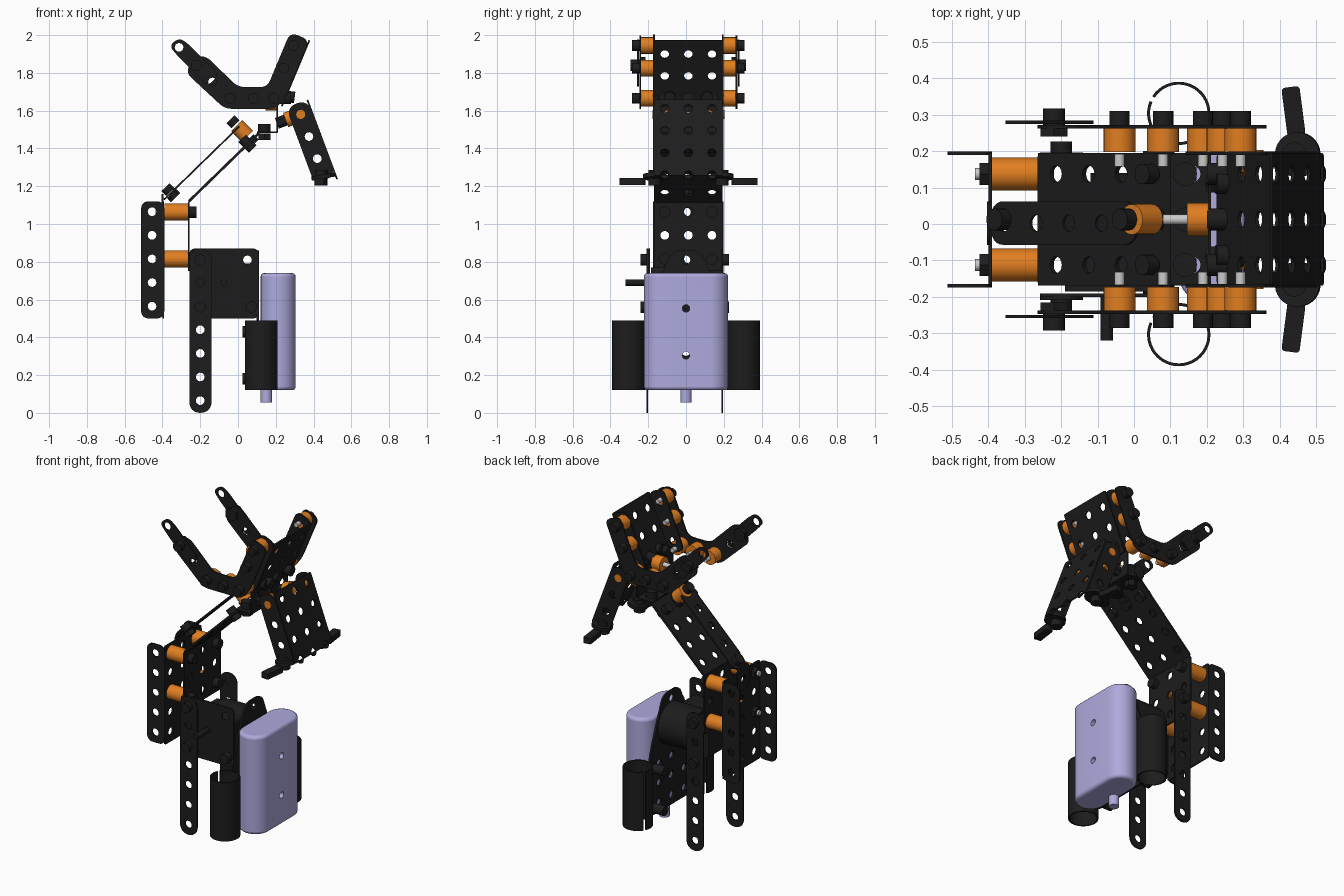
import bpy, bmesh, math
from mathutils import Vector as V, Matrix

if "Cube" in bpy.data.objects:
    bpy.data.objects.remove(bpy.data.objects["Cube"])

YC = 0.0125            # centre plane of the arm
T = 0.009              # sheet thickness
PITCH = 0.125          # hole spacing


def material(name, c):
    m = bpy.data.materials.new(name)
    m.diffuse_color = (*c, 1)
    m.use_nodes = True
    m.node_tree.nodes["Principled BSDF"].inputs["Base Color"].default_value = m.diffuse_color
    return m


BLACK = material("black", (0.012, 0.012, 0.012))
ORANGE = material("orange", (0.75, 0.21, 0.015))
LILAC = material("lilac", (0.42, 0.40, 0.72))
STEEL = material("steel", (0.6, 0.6, 0.6))


def add(name, mesh, mat):
    ob = bpy.data.objects.new(name, mesh)
    bpy.context.collection.objects.link(ob)
    if mat:
        mesh.materials.append(mat)
    return ob


def rounded(pts, r):
    out = []
    for i, p in enumerate(pts):
        p, a, b = V(p), V(pts[i - 1]), V(pts[(i + 1) % len(pts)])
        da, db = a - p, b - p
        k = min(r, da.length * 0.499, db.length * 0.499)
        a, b = p + da.normalized() * k, p + db.normalized() * k
        for j in range(7):
            t = j / 6
            w = 0.83 * 2 * t * (1 - t)      # near-circular corner
            s = (1 - t) ** 2 + w + t * t
            out.append((a * (1 - t) ** 2 + p * w + b * t * t) / s)
    return out


def rect(x0, x1, y0, y1, r=0.012):
    return rounded([(x0, y0), (x1, y0), (x1, y1), (x0, y1)], r)


def grid(us, vs):
    return [(u, v) for u in us for v in vs]


def plate(name, outline, holes, origin, u, v, t=T, mat=BLACK, r=0.023):
    """Perforated sheet in the plane through origin spanned by u and v."""
    cu = bpy.data.curves.new(name, 'CURVE')
    cu.dimensions, cu.fill_mode, cu.extrude = '2D', 'BOTH', t / 2
    loops = [outline] + [[(h[0] + r * math.cos(a * math.pi / 8), h[1] + r * math.sin(a * math.pi / 8))
                          for a in range(16)] for h in holes]
    for loop in loops:
        sp = cu.splines.new('POLY')
        sp.points.add(len(loop) - 1)
        for q, p in zip(sp.points, loop):
            q.co = (p[0], p[1], 0, 1)
        sp.use_cyclic_u = True
    tmp = bpy.data.objects.new(name + "_tmp", cu)
    bpy.context.collection.objects.link(tmp)
    me = bpy.data.meshes.new_from_object(tmp.evaluated_get(bpy.context.evaluated_depsgraph_get()))
    bpy.data.objects.remove(tmp)
    u, v = V(u).normalized(), V(v).normalized()
    m = Matrix((u, v, u.cross(v))).transposed().to_4x4()
    m.translation = V(origin)
    me.transform(m)
    return add(name, me, mat)


def rod(name, p0, p1, r, mat=BLACK, n=20):
    p0, p1 = V(p0), V(p1)
    bm = bmesh.new()
    bmesh.ops.create_cone(bm, cap_ends=True, segments=n, radius1=r, radius2=r, depth=(p1 - p0).length)
    m = (p1 - p0).to_track_quat('Z', 'Y').to_matrix().to_4x4()
    m.translation = (p0 + p1) / 2
    bm.transform(m)
    me = bpy.data.meshes.new(name)
    bm.to_mesh(me)
    return add(name, me, mat)


def prism(name, pts, z0, z1, mat):
    bm = bmesh.new()
    f = bm.faces.new([bm.verts.new((p[0], p[1], z0)) for p in pts])
    g = bmesh.ops.extrude_face_region(bm, geom=[f])
    bmesh.ops.translate(bm, verts=[e for e in g["geom"] if isinstance(e, bmesh.types.BMVert)], vec=(0, 0, z1 - z0))
    bmesh.ops.recalc_face_normals(bm, faces=bm.faces)
    me = bpy.data.meshes.new(name)
    bm.to_mesh(me)
    return add(name, me, mat)


X, Y, Z = (1, 0, 0), (0, 1, 0), (0, 0, 1)
HW = 0.182                                   # half width of channels
COLS = (-PITCH, 0, PITCH)
rows = [0.565 + PITCH * i for i in range(5)]

# rear channel
plate("rear_channel_web", rect(-HW, HW, 0.5, 1.12), grid(COLS, rows), (-0.395, YC, 0), Y, Z)
for s in (-1, 1):
    plate("rear_channel_flange", rounded([(-0.39, 0.5), (-0.39, 1.12), (-0.513, 1.12), (-0.513, 0.5)], 0.04),
          [(-0.455, z) for z in rows], (0, YC + s * HW, 0), X, Z)
    for z in (0.815, 1.063):                 # spacers joining channel and arm
        y = YC + s * PITCH
        rod("rear_spacer", (-0.39, y, z), (-0.262, y, z), 0.045, ORANGE)
        rod("rear_screw", (-0.437, y, z), (-0.4, y, z), 0.016, STEEL)
        rod("rear_nut", (-0.425, y, z), (-0.4, y, z), 0.035, n=6)
        rod("rear_screw_head", (-0.256, y, z), (-0.22, y, z), 0.03)

# bent arm plate
plate("arm_plate_lower", rect(-HW, HW, 0.75, 1.12), grid(COLS, rows[2:]), (-0.26, YC, 0), Y, Z)
d = V((0.37, 0, 0.36)).normalized()
n = V((-d.z, 0, d.x))
plate("arm_plate_slanted", rect(-HW, HW, 0, 0.52), grid(COLS, [0.07 + PITCH * i for i in range(4)]),
      (-0.26, YC, 1.12), Y, d, 0.014)

# narrow link strip above the arm
plate("link_strip", rect(-0.06, 0.06, -0.03, 0.53, 0.05), grid([0], [0.02 + PITCH * i for i in range(5)]),
      (-0.37, YC - 0.01, 1.15), Y, d)
plate("link_foot", rect(-0.06, 0.06, 1.0, 1.16, 0.05), [(0, 1.063)], (-0.4, YC - 0.01, 0), Y, Z)
for q, spacer in ((V((-0.355, YC, 1.165)), False), (V((-0.01, YC, 1.525)), True)):
    rod("link_bolt_head", q + n * 0.005, q + n * 0.042, 0.03)
    if spacer:
        rod("link_spacer", q - n * 0.005, q - n * 0.085, 0.042, ORANGE)
        rod("link_nut", q - n * 0.1, q - n * 0.14, 0.032, n=6)
    else:
        rod("link_nut", q - n * 0.005, q - n * 0.035, 0.034, n=6)

# wrist bracket between arm and gripper
plate("wrist_bracket_foot", rect(0.1, 0.21, -HW, HW), grid([0.16], COLS), (0, YC, 1.485), X, Y)
plate("wrist_bracket_wall", rect(-HW, HW, 1.485, 1.66), grid(COLS, [1.57]), (0.208, YC, 0), Y, Z, 0.007)
rod("wrist_spacer", (0.145, YC, 1.645), (0.205, YC, 1.645), 0.045, ORANGE)
rod("wrist_pin", (0.08, YC, 1.645), (0.15, YC, 1.645), 0.014, STEEL)
for s in (-1, 0, 1):
    y = YC + s * PITCH
    rod("wrist_bolt_head", (0.14, y, 1.49), (0.14, y, 1.53), 0.033)
    rod("wrist_nut", (0.14, y, 1.48), (0.14, y, 1.445), 0.036, n=6)
    rod("arm_bolt", V((0.05, y, 1.425)) + n * 0.04, V((0.05, y, 1.425)) - n * 0.04, 0.028)

# legs
for s, y in ((-1, -0.205), (1, 0.192)):
    plate("leg", rounded([(-0.258, 0), (-0.14, 0), (-0.14, 0.87), (-0.258, 0.87)], 0.059),
          [(-0.2, 0.065 + PITCH * i) for i in range(7)], (0, y, 0), X, Z)
    for z in (0.56, 0.81):
        rod("leg_nut", (-0.2, y, z), (-0.2, y + s * 0.035, z), 0.03, n=12)

# drive housing
plate("housing_side", rounded([(-0.258, 0.5), (0.11, 0.5), (0.11, 0.87), (-0.258, 0.87)], 0.03),
      [(0.05, 0.81)], (0, -0.196, 0), X, Z, 0.01)
plate("housing_body", rounded([(-0.19, 0.52), (0.08, 0.52), (0.08, 0.77), (-0.19, 0.77)], 0.02),
      [], (0, -0.07, 0), X, Z, 0.23)
rod("motor_can", (-0.12, 0.01, 0.66), (0.1, 0.01, 0.66), 0.13, n=32)
rod("side_peg", (-0.075, -0.2, 0.69), (-0.075, -0.32, 0.69), 0.017)
rod("side_peg_tall", (0.07, -0.2, 0.56), (0.07, -0.24, 0.56), 0.03)

# trapezoid carrier plate with slit tubes
plate("carrier_plate", rounded([(-0.22, 0.14), (0.22, 0.14), (0.22, 0.5), (0.08, 0.86), (-0.08, 0.86), (-0.22, 0.5)], 0.05),
      grid(COLS, (0.2, 0.325, 0.45)) + [(0, 0.575), (0, 0.7), (0, 0.81)], (0.105, 0, 0), Y, Z, 0.012)
for s in (-1, 1):
    arc = [math.radians(157 + 350 * i / 40) for i in range(41)]
    ring = [(0.087 * math.cos(a), 0.087 * math.sin(a)) for a in arc]
    ring += [(0.079 * math.cos(a), 0.079 * math.sin(a)) for a in reversed(arc)]
    plate("slit_tube", ring, [], (0.123, s * 0.304, 0.305), X, Y, 0.37)
    for z in (0.18, 0.43):
        rod("carrier_bolt", (0.025, s * 0.17, z), (0.1, s * 0.17, z), 0.03)

# battery pack
R, cy = 0.0925, 0.13
side = [math.pi * i / 16 for i in range(17)]
stadium = [(0.2125 + R * math.cos(a), cy + R * math.sin(a)) for a in side]
stadium += [(0.2125 - R * math.cos(a), -cy - R * math.sin(a)) for a in side]
pack = prism("battery_pack", stadium, 0.12, 0.74, LILAC)
bev = pack.modifiers.new("rim", 'BEVEL')
bev.width, bev.segments, bev.limit_method, bev.angle_limit = 0.018, 3, 'ANGLE', 0.8
for z in (0.305, 0.553):
    cut = rod("hole_cutter", (0.05, 0, z), (0.4, 0, z), 0.02, None)
    cut.hide_render = True
    cut.hide_set(True)
    b = pack.modifiers.new("hole", 'BOOLEAN')
    b.operation, b.object = 'DIFFERENCE', cut
rod("battery_plug", (0.15, 0, 0.055), (0.15, 0, 0.13), 0.03, LILAC)

# upper jaw: bent side arms, finger tips, spacers and palm
arm = [(-0.235, 1.885), (-0.275, 1.8), (-0.07, 1.61), (0.2, 1.61), (0.26, 1.69), (0.375, 1.965), (0.275, 2.008),
       (0.155, 1.725), (0.0, 1.725), (-0.17, 1.89)]
tip = [(-0.365, 1.945), (-0.32, 1.89), (-0.16, 1.73), (-0.1, 1.79), (-0.265, 1.955), (-0.31, 1.985)]
palm_dir = V((0.115, 0, 0.275)).normalized()
palm_out = V((palm_dir.z, 0, -palm_dir.x))
holes = [(-0.135, 1.752), (-0.04, 1.665), (0.08, 1.665), (0.19, 1.665), (0.243, 1.825), (0.293, 1.945)]
for s in (-1, 1):
    plate("upper_jaw_side", rounded(arm, 0.035), holes, (0, YC + s * 0.255, 0), X, Z)
    plate("finger_tip", rounded(tip, 0.03), [(-0.312, 1.935), (-0.135, 1.752)], (0, YC + s * 0.267, 0), X, Z)
    rod("finger_bolt", (-0.22, YC + s * 0.23, 1.84), (-0.22, YC + s * 0.305, 1.84), 0.03)
    rod("finger_nut", (-0.22, YC + s * 0.228, 1.84), (-0.22, YC + s * 0.25, 1.84), 0.043, n=6)
    for x, z in holes[1:]:
        rod("jaw_spacer", (x, YC + s * 0.185, z), (x, YC + s * 0.25, z), 0.044, ORANGE)
        rod("jaw_bolt_head", (x, YC + s * 0.26, z), (x, YC + s * 0.298, z), 0.028)
        rod("jaw_bolt_end", (x, YC + s * 0.145, z), (x, YC + s * 0.18, z), 0.014, STEEL)
    plate("palm_flange", rounded([(-0.055, -0.05), (0.055, -0.05), (0.055, 0.33), (-0.055, 0.33)], 0.04),
          grid([0], (0.02, 0.13, 0.26)), (0.2, YC + s * HW, 1.69), palm_out, palm_dir)
plate("palm_web", rect(-HW, HW, -0.05, 0.33), grid(COLS, (0.0, 0.125, 0.25)),
      V((0.2, YC, 1.69)) + palm_out * 0.055, Y, palm_dir)
for y in COLS:
    rod("palm_bolt", (0.2, YC + y, 1.665), (0.28, YC + y, 1.665), 0.03)

# lower jaw channel
jd = V((0.35, 0, -0.936)).normalized()
jo = V((-jd.z, 0, jd.x))
j0 = V((0.332, YC, 1.58))
jrows = [PITCH * i for i in range(4)]
plate("lower_jaw_web", rect(-HW, HW, -0.06, 0.37), grid(COLS, [v - 0.01 for v in jrows[:4]]), j0 + jo * 0.06, Y, jd)
for s in (-1, 1):
    side_y = V((0, s * HW, 0))
    plate("lower_jaw_flange", rounded([(-0.06, -0.062), (0.06, -0.062), (0.06, 0.37), (-0.06, 0.37)], 0.055),
          grid([0], jrows[:3]), j0 + side_y, jo, jd)
    rod("lower_jaw_pivot", j0 + side_y * 0.8, j0 + side_y * 1.05, 0.024, ORANGE)
    h = j0 - jo * 0.035 + V((0, s * 0.1, 0))
    rod("hinge_spacer", h, h - jo * 0.05, 0.04, ORANGE)
    rod("hinge_nut", h - jo * 0.05, h - jo * 0.1, 0.03, n=6)
    # feeler disc and outrigger
    rod("feeler_disc", (0.452, YC + s * 0.178, 1.24), (0.448, YC + s * 0.178, 1.262), 0.062, n=28)
    rod("feeler_bolt", (0.44, YC + s * 0.178, 1.205), (0.44, YC + s * 0.178, 1.285), 0.034)
    q = YC + s * 0.23
    plate("feeler_arm", rect(0, 0.135, -0.025, 0.025, 0.01), [], (0.447, q, 1.225), (-0.13, s, 0), (s, 0.13, 0), 0.035)
# pivot links to the wrist
for y in (-0.1, 0.1):
    rod("pivot_bolt", (0.21, YC + y, 1.545), (0.3, YC + y, 1.575), 0.015, STEEL)
    rod("palm_link_nut", (0.225, YC + y, 1.68), (0.3, YC + y, 1.67), 0.03)

# smooth shading with crisp edges
for ob in bpy.context.scene.objects:
    ob.select_set(not ob.hide_render)
bpy.context.view_layer.objects.active = pack
bpy.ops.object.shade_smooth_by_angle(angle=math.radians(35))
